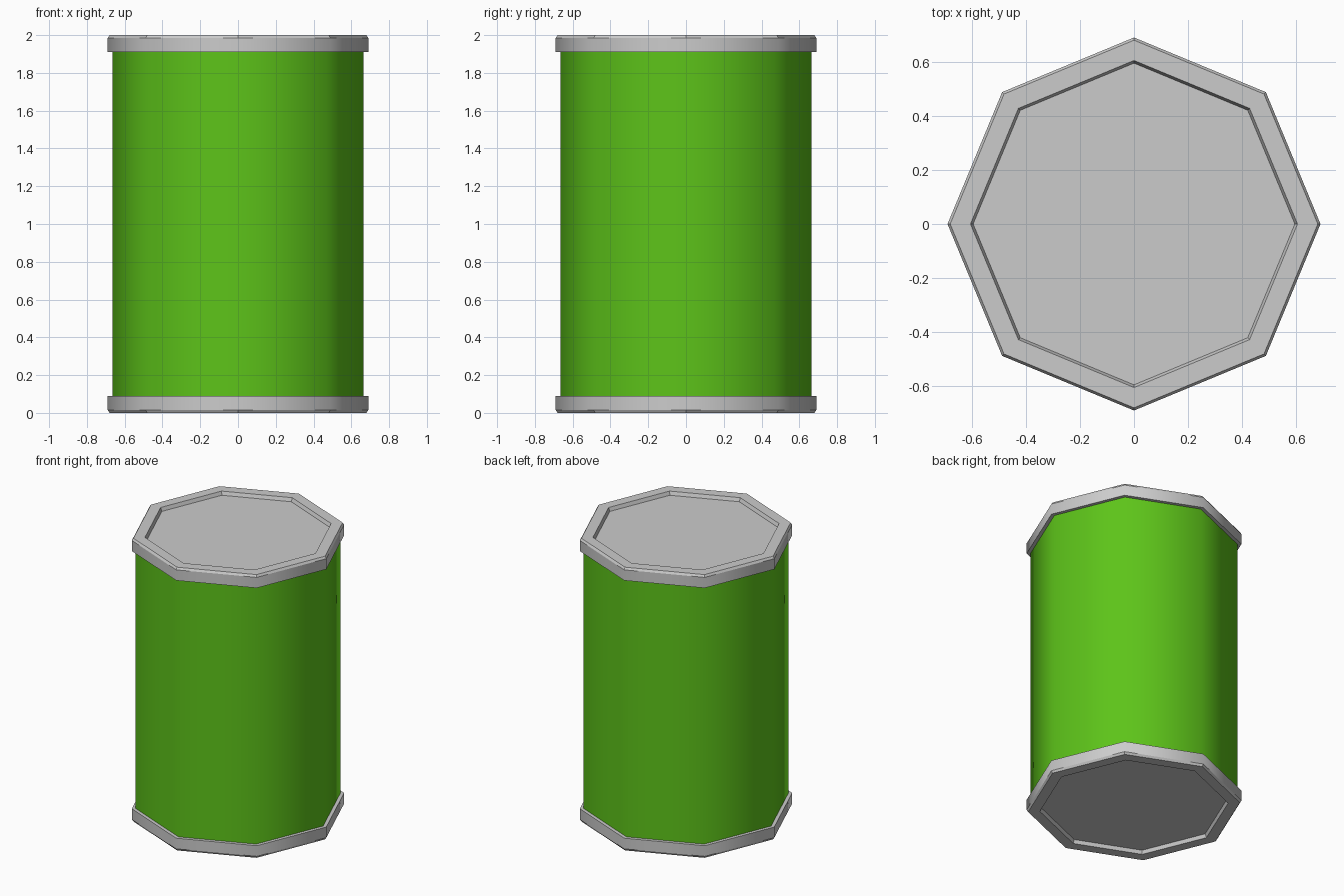
import bpy, math

if "Cube" in bpy.data.objects:
    bpy.data.objects.remove(bpy.data.objects["Cube"])

SIDES = 8


def lathe(name, profile, smooth_bands, cap_start=False):
    """Sweep (radius, z) points round z as an octagon with corners on the axes."""
    verts = [(r * math.cos(math.tau * i / SIDES), r * math.sin(math.tau * i / SIDES), z)
             for r, z in profile for i in range(SIDES)]
    faces, smooth = [], []
    for b in range(len(profile) - 1):
        for i in range(SIDES):
            j = (i + 1) % SIDES
            faces.append((b * SIDES + i, b * SIDES + j,
                          (b + 1) * SIDES + j, (b + 1) * SIDES + i))
            smooth.append(b in smooth_bands)
    if cap_start:
        faces.append(tuple(reversed(range(SIDES))))
        smooth.append(False)
    mesh = bpy.data.meshes.new(name)
    mesh.from_pydata(verts, [], faces)
    mesh.polygons.foreach_set("use_smooth", smooth)
    obj = bpy.data.objects.new(name, mesh)
    bpy.context.collection.objects.link(obj)
    return obj


# Green can wall
green = bpy.data.materials.new("green_paint")
green.diffuse_color = (0.11, 0.55, 0.01, 1)
green.use_nodes = True
green.node_tree.nodes["Principled BSDF"].inputs["Base Color"].default_value = green.diffuse_color
body = lathe("can_body", [(0.665, 0.08), (0.665, 1.92)], {0})
body.data.materials.append(green)

# Bottom rim: recessed floor, sloped inner wall, flat lip, chamfer, side, ledge
rim = [(0.595, 0.025), (0.605, 0.0), (0.68, 0.0), (0.69, 0.015), (0.69, 0.09), (0.66, 0.09)]
lathe("bottom_rim", rim, {3}, cap_start=True)

# Top rim: the same part turned upside down
top = lathe("top_rim", [(r, 2 - z) for r, z in rim], {3}, cap_start=True)
top.data.flip_normals()
